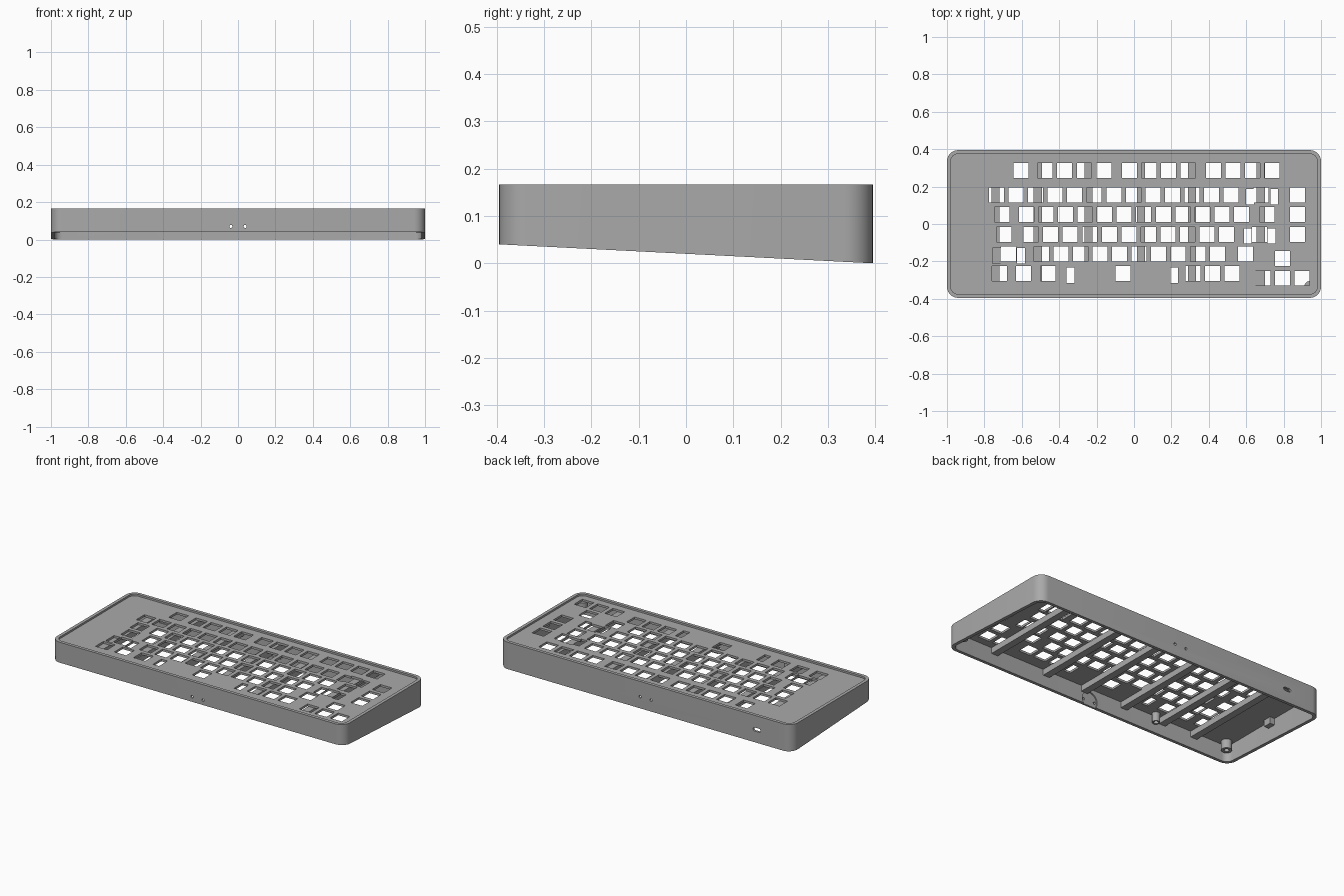
import bpy, bmesh, math
from mathutils import Matrix, Vector

cube = bpy.data.objects.get("Cube")
if cube:
    bpy.data.objects.remove(cube, do_unlink=True)

grey = bpy.data.materials.new("case grey")
grey.use_nodes = True
grey.diffuse_color = (0.4, 0.4, 0.4, 1)
grey.node_tree.nodes["Principled BSDF"].inputs["Base Color"].default_value = (0.4, 0.4, 0.4, 1)

DEPTH, TOP = 0.79, 0.166
PLATE_LOW, PLATE_HIGH = 0.142, 0.155


def finish(bm, name):
    bmesh.ops.recalc_face_normals(bm, faces=bm.faces)
    mesh = bpy.data.meshes.new(name)
    bm.to_mesh(mesh)
    bm.free()
    mesh.materials.append(grey)
    ob = bpy.data.objects.new(name, mesh)
    bpy.context.collection.objects.link(ob)
    return ob


def add_box(bm, centre, size):
    m = Matrix.Translation(centre) @ Matrix.Diagonal((*size, 1))
    bmesh.ops.create_cube(bm, size=1, matrix=m)


def add_rod(bm, centre, radius, length, along_y=True, sides=24):
    m = Matrix.Translation(centre)
    if along_y:
        m = m @ Matrix.Rotation(math.pi / 2, 4, "X")
    bmesh.ops.create_cone(bm, cap_ends=True, segments=sides, radius1=radius,
                          radius2=radius, depth=length, matrix=m)


def rounded_prism(name, w, d, r, z0, z1, steps=8):
    bm = bmesh.new()
    ring = []
    for i, (sx, sy) in enumerate(((1, 1), (-1, 1), (-1, -1), (1, -1))):
        for k in range(steps + 1):
            a = (i + k / steps) * math.pi / 2
            ring.append(bm.verts.new((sx * (w / 2 - r) + r * math.cos(a),
                                      sy * (d / 2 - r) + r * math.sin(a), z0)))
    base = bm.faces.new(ring)
    top = bmesh.ops.extrude_face_region(bm, geom=[base])["geom"]
    for v in top:
        if isinstance(v, bmesh.types.BMVert):
            v.co.z = z1
    return finish(bm, name)


def cut(target, cutter):
    cutter.hide_render = True
    mod = target.modifiers.new("cut", "BOOLEAN")
    mod.operation, mod.solver = "DIFFERENCE", "EXACT"
    mod.use_self = True
    mod.object = cutter
    bpy.context.view_layer.objects.active = target
    bpy.ops.object.modifier_apply(modifier=mod.name)
    bpy.data.objects.remove(cutter, do_unlink=True)


# Case body with a sloping underside
case = rounded_prism("case", 2.0, DEPTH, 0.06, 0, TOP)
for v in case.data.vertices:
    if v.co.z < 0.01:
        v.co.z = 0.02 - v.co.y * 0.04 / DEPTH

# Open underside and shallow recess above the key plate
cut(case, rounded_prism("cavity", 1.96, 0.75, 0.04, -0.1, PLATE_LOW))
cut(case, rounded_prism("recess", 1.96, 0.75, 0.04, PLATE_HIGH, 0.3))

# Key openings: y of the row, then runs of (first x, count)
U = 0.1045
rows = [
    (0.285, [(-0.605, 1), (-0.475, 4), (-0.025, 4), (0.425, 4)]),
    (0.155, [(-0.735, 13), (0.68, 1), (0.875, 1)]),
    (0.05, [(-0.705, 1), (-0.575, 12), (0.71, 1), (0.875, 1)]),
    (-0.055, [(-0.695, 1), (-0.55, 11), (0.67, 1), (0.875, 1)]),
    (-0.16, [(-0.67, 1), (-0.495, 10), (0.595, 1)]),
    (-0.185, [(0.795, 1)]),
    (-0.265, [(-0.72, 1), (-0.59, 1), (-0.46, 1), (-0.06, 1), (0.315, 3)]),
    (-0.29, [(0.69, 3)]),
]
bm = bmesh.new()
for y, runs in rows:
    for x0, count in runs:
        for i in range(count):
            add_box(bm, (x0 + i * U, y, PLATE_LOW), (0.08, 0.08, 0.1))
# Stabiliser slots beside the wide keys
for x, y, reach in ((0.685, 0.155, 0.065), (0.672, -0.055, 0.064),
                    (-0.67, -0.16, 0.065), (-0.062, -0.265, 0.277)):
    for s in (-1, 1):
        add_box(bm, (x + s * reach, y - 0.009, PLATE_LOW), (0.042, 0.082, 0.11))
cut(case, finish(bm, "key_openings"))

# Round pockets, strap holes and the cable port in the long walls
bm = bmesh.new()
for s in (-1, 1):
    add_rod(bm, (0, s * 0.37, 0.07), 0.053, 0.024)
cut(case, finish(bm, "wall_pockets"))
bm = bmesh.new()
for s in (-1, 1):
    for x in (-0.038, 0.038):
        add_rod(bm, (x, s * 0.39, 0.07), 0.008, 0.06, sides=16)
add_box(bm, (-0.76, 0.39, 0.08), (0.03, 0.06, 0.022))
for s in (-1, 1):
    add_rod(bm, (-0.76 + s * 0.015, 0.39, 0.08), 0.011, 0.06, sides=16)
cut(case, finish(bm, "wall_holes"))
bm = bmesh.new()
add_box(bm, (-0.76, 0.37, 0.08), (0.085, 0.024, 0.1))
cut(case, finish(bm, "port_pocket"))

bpy.ops.object.select_all(action="DESELECT")
case.select_set(True)
bpy.context.view_layer.objects.active = case
bpy.ops.object.shade_smooth_by_angle(angle=math.radians(30))

# Stiffening ribs under the plate
for i, x in enumerate((-0.74, -0.515, -0.243, 0.038, 0.31, 0.678)):
    bm = bmesh.new()
    add_box(bm, (x, 0, 0.124), (0.044, 0.754, 0.036))
    finish(bm, f"rib_{i + 1}")

# Side clips
for s, side in ((1, "left"), (-1, "right")):
    bm = bmesh.new()
    add_box(bm, (s * 0.965, 0, 0.122), (0.034, 0.05, 0.04))
    finish(bm, f"{side}_clip")

# Hollow screw bosses
for i, (x, y) in enumerate(((-0.94, -0.335), (0.94, -0.335), (-0.94, 0.335),
                            (0.94, 0.335), (-0.45, -0.35))):
    bm = bmesh.new()
    add_rod(bm, (x, y, 0.115), 0.03 if i < 4 else 0.022, 0.056, along_y=False)
    boss = finish(bm, f"screw_boss_{i + 1}")
    bm = bmesh.new()
    add_rod(bm, (x, y, 0.09), 0.014, 0.06, along_y=False)
    cut(boss, finish(bm, "boss_bore"))
